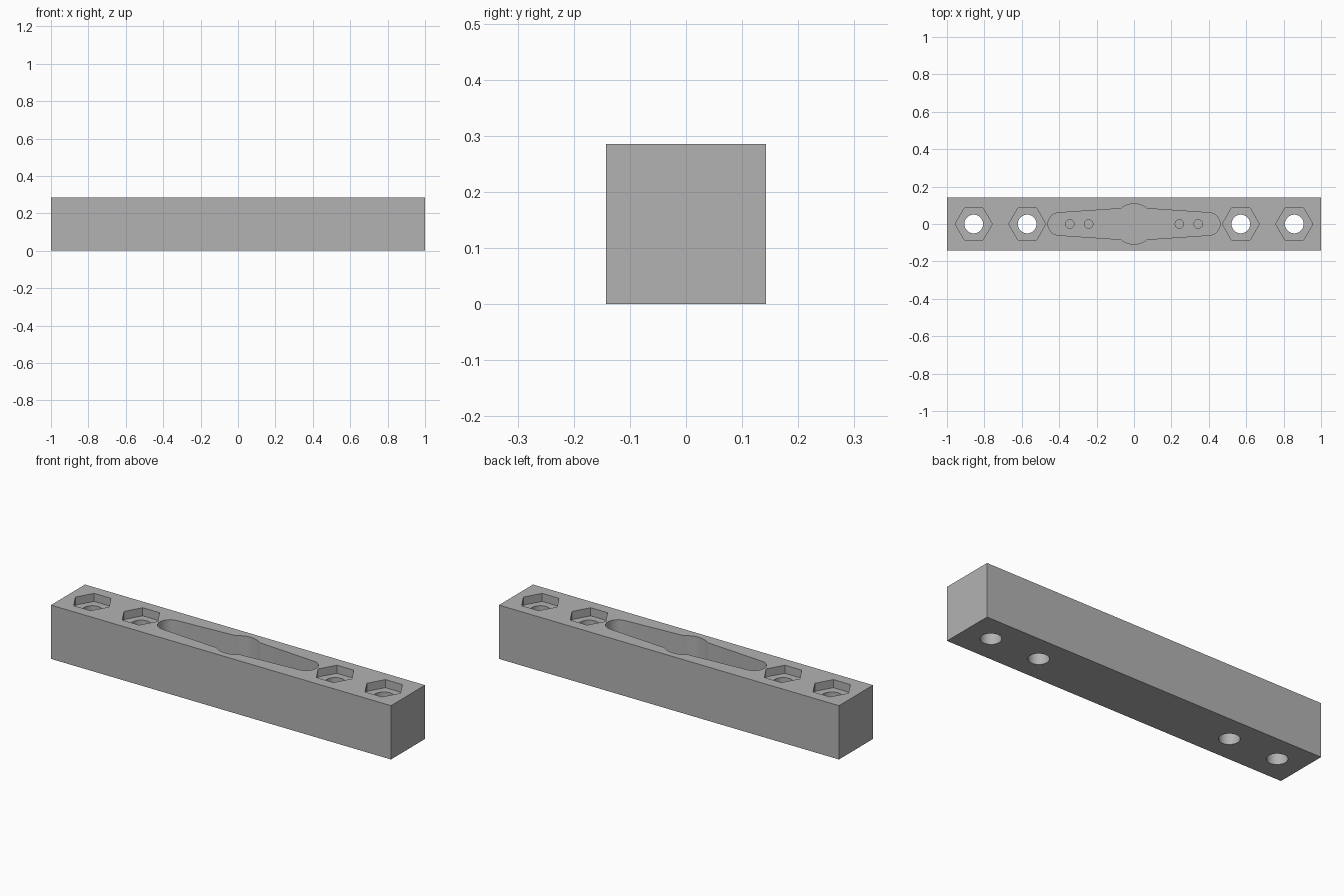
import bpy, bmesh, math

cube = bpy.data.objects.get("Cube")
if cube:
    bpy.data.objects.remove(cube, do_unlink=True)

HALF_W, HEIGHT = 0.143, 0.286

grey = bpy.data.materials.new("plain grey")
grey.use_nodes = True
COLOUR = (0.45, 0.45, 0.45, 1)
grey.diffuse_color = COLOUR
grey.node_tree.nodes["Principled BSDF"].inputs["Base Color"].default_value = COLOUR


def prism(name, outline, z0, z1):
    """Extrude a counter-clockwise outline from z0 to z1."""
    bm = bmesh.new()
    face = bm.faces.new([bm.verts.new((x, y, z0)) for x, y in outline])
    top = bmesh.ops.extrude_face_region(bm, geom=[face])
    verts = [v for v in top["geom"] if isinstance(v, bmesh.types.BMVert)]
    bmesh.ops.translate(bm, vec=(0, 0, z1 - z0), verts=verts)
    bmesh.ops.recalc_face_normals(bm, faces=bm.faces[:])
    mesh = bpy.data.meshes.new(name)
    bm.to_mesh(mesh)
    bm.free()
    mesh.materials.append(grey)
    obj = bpy.data.objects.new(name, mesh)
    bpy.context.collection.objects.link(obj)
    return obj


def arc(cx, r, start, end, n):
    angles = [math.radians(start + (end - start) * i / n) for i in range(n + 1)]
    return [(cx + r * math.cos(a), r * math.sin(a)) for a in angles]


def circle(cx, r, n):
    return arc(cx, r, 0, 360, n)[:-1]


# Solid bar
bar = prism("bar", [(-1, -HALF_W), (1, -HALF_W), (1, HALF_W), (-1, HALF_W)], 0, HEIGHT)


def cut(name, outline, z0, z1):
    cutter = prism(name, outline, z0, z1)
    cutter.hide_render = True
    mod = bar.modifiers.new(name, "BOOLEAN")
    mod.operation, mod.solver, mod.object = "DIFFERENCE", "EXACT", cutter
    bpy.context.view_layer.objects.active = bar
    bpy.ops.object.modifier_apply(modifier=name)
    bpy.data.objects.remove(cutter, do_unlink=True)


# Bolt holes with hexagonal nut pockets
for x in (-0.857, -0.571, 0.571, 0.857):
    cut("nut_pocket", circle(x, 0.099, 6), HEIGHT - 0.043, HEIGHT + 0.1)
    cut("bolt_hole", circle(x, 0.05, 40), -0.1, HEIGHT + 0.1)

# Central recess: round hub with two tapering, round-ended arms
floor = HEIGHT - 0.143
recess = (arc(0.4, 0.06, -86, 86, 20) + arc(0, 0.108, 50, 130, 16)
          + arc(-0.4, 0.06, 94, 266, 20) + arc(0, 0.108, 230, 310, 16))
cut("arm_recess", recess, floor, HEIGHT + 0.1)

# Blind screw holes in the recess floor
for x in (-0.343, -0.243, 0.243, 0.343):
    cut("screw_hole", circle(x, 0.023, 24), floor - 0.06, HEIGHT)

bpy.ops.object.select_all(action="DESELECT")
bar.select_set(True)
bpy.context.view_layer.objects.active = bar
bpy.ops.object.shade_smooth_by_angle(angle=math.radians(25))
